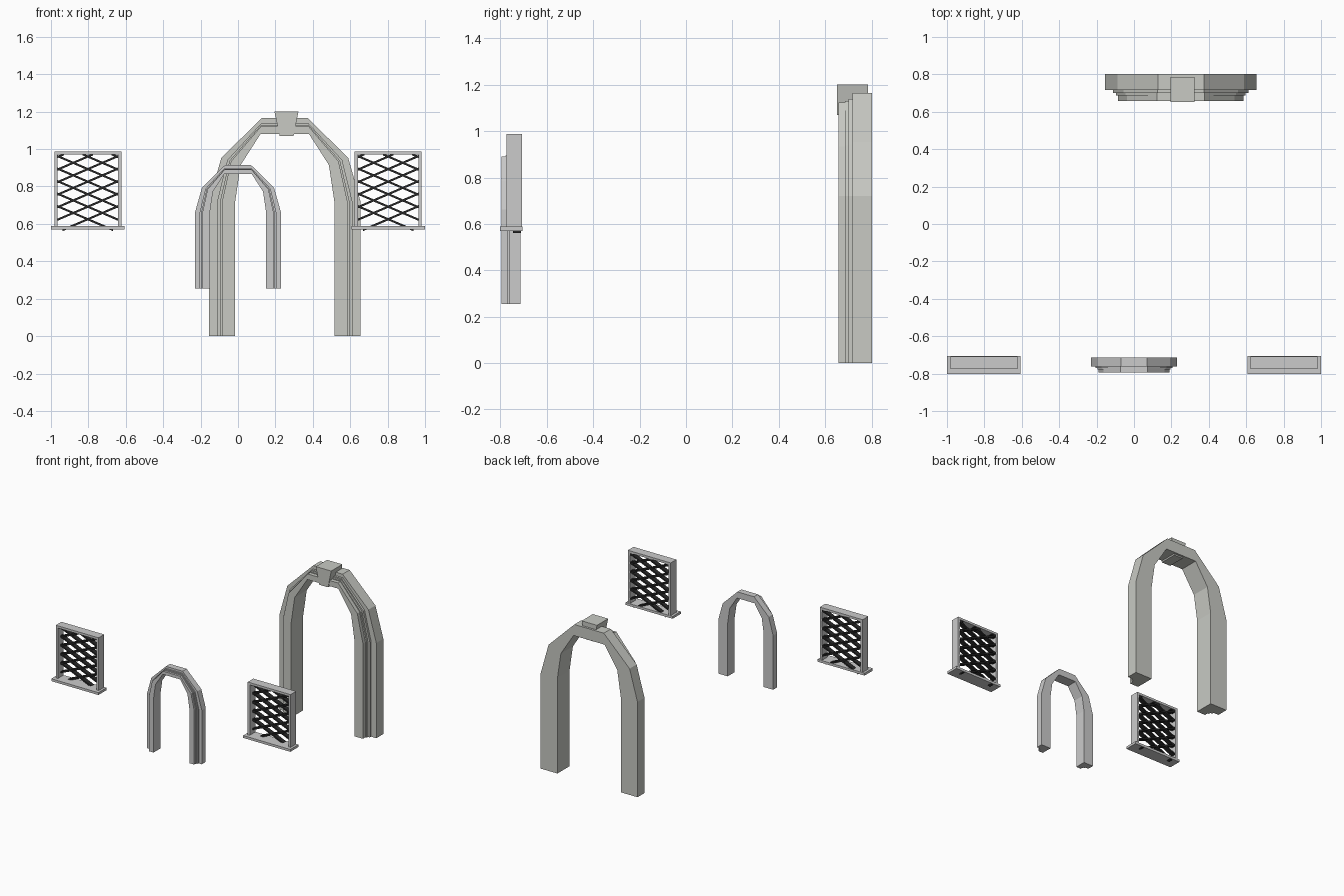
import bpy, bmesh

if "Cube" in bpy.data.objects:
    bpy.data.objects.remove(bpy.data.objects["Cube"])

def material(name, rgb):
    m = bpy.data.materials.new(name)
    m.diffuse_color = (*rgb, 1)
    m.use_nodes = True
    m.node_tree.nodes["Principled BSDF"].inputs["Base Color"].default_value = m.diffuse_color
    return m

STONE = material("stone", (0.58, 0.59, 0.55))
IRON = material("dark_iron", (0.02, 0.02, 0.02))

def finish(bm, name, mat=None):
    bmesh.ops.recalc_face_normals(bm, faces=bm.faces)
    me = bpy.data.meshes.new(name)
    bm.to_mesh(me)
    bm.free()
    ob = bpy.data.objects.new(name, me)
    bpy.context.collection.objects.link(ob)
    if mat:
        me.materials.append(mat)
    return ob

def add_prism(bm, pts, y0, y1):
    """Extrude an x-z polygon between two depths."""
    a = [bm.verts.new((x, y0, z)) for x, z in pts]
    b = [bm.verts.new((x, y1, z)) for x, z in pts]
    bm.faces.new(a)
    bm.faces.new(b[::-1])
    n = len(pts)
    for i in range(n):
        j = (i + 1) % n
        bm.faces.new((a[i], b[i], b[j], a[j]))

def add_box(bm, x0, x1, y0, y1, z0, z1):
    add_prism(bm, [(x0, z0), (x1, z0), (x1, z1), (x0, z1)], y0, y1)

# Arch: stepped moulding swept between an inner and an outer outline
INNER = [(0.265, 0), (0.265, 0.72), (0.236, 0.915), (0.13, 1.08)]
OUTER = [(0.405, 0), (0.405, 0.72), (0.339, 0.954), (0.123, 1.165)]
PROFILE = [(0, 0), (0.5, 0), (0.5, 0.029), (0.58, 0.029), (0.58, 0.044),
           (0.69, 0.044), (0.69, 0.06), (1, 0.06), (1, 0.144), (0, 0.144)]

def arch(name, x, y, z, s, mat=None):
    stations = [(a, b, 1) for a, b in zip(INNER, OUTER)]
    stations += [(a, b, -1) for a, b, _ in reversed(stations)]
    bm = bmesh.new()
    rings = []
    for (ix, iz), (ox, oz), side in stations:
        rings.append([bm.verts.new((x + s * side * (ix + t * (ox - ix)),
                                    y + s * d,
                                    z + s * (iz + t * (oz - iz)))) for t, d in PROFILE])
    n = len(PROFILE)
    for r, q in zip(rings, rings[1:]):
        for i in range(n):
            j = (i + 1) % n
            bm.faces.new((r[i], r[j], q[j], q[i]))
    bm.faces.new(rings[0])
    bm.faces.new(rings[-1][::-1])
    return finish(bm, name, mat)

arch("large_arch", 0.25, 0.657, 0, 1, STONE)
arch("small_arch", 0, -0.795, 0.254, 0.567)

# Tapered keystone
bm = bmesh.new()
add_prism(bm, [(0.223, 1.07), (0.297, 1.07), (0.323, 1.2), (0.195, 1.2)], 0.652, 0.785)
finish(bm, "keystone", STONE)

# Lattice bars, clipped to the window opening
def lattice(name, cx):
    bm = bmesh.new()
    slope, half, h = 0.43, 0.163, 0.006
    for k in range(7):
        c = 0.625 + 0.067 * k
        lo = max(-half, (0.567 - c) / slope)
        hi = min(half, (0.972 - c) / slope)
        if hi - lo < 0.02:
            continue
        for side in (1, -1):
            add_prism(bm, [(cx + side * u, c + slope * u + v)
                           for u, v in ((lo, -h), (hi, -h), (hi, h), (lo, h))],
                      -0.745, -0.712)
    finish(bm, name, IRON)

# Windows
for side, cx in (("left", -0.803), ("right", 0.803)):
    bm = bmesh.new()
    for sx in (-1, 1):
        a, b = sorted((cx + sx * 0.162, cx + sx * 0.179))
        add_box(bm, a, b, -0.775, -0.708, 0.585, 0.97)
    add_box(bm, cx - 0.179, cx + 0.179, -0.775, -0.708, 0.97, 0.987)
    finish(bm, side + "_window_frame")
    bm = bmesh.new()
    add_box(bm, cx - 0.197, cx + 0.197, -0.803, -0.706, 0.57, 0.588)
    finish(bm, side + "_window_sill")
    lattice(side + "_window_lattice", cx)
